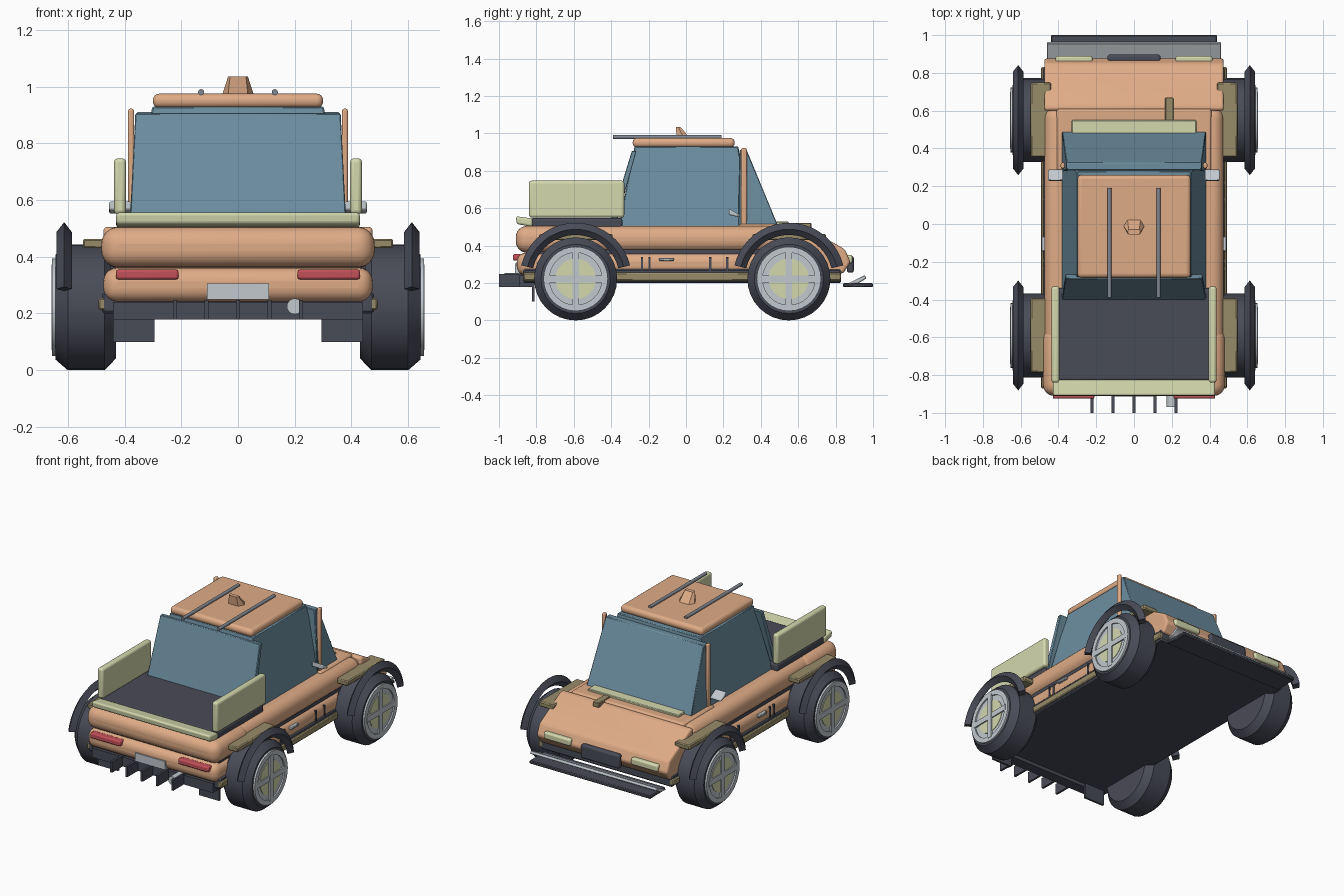
import bpy, bmesh, math

if "Cube" in bpy.data.objects:
    bpy.data.objects.remove(bpy.data.objects["Cube"])


def colour(name, rgb):
    m = bpy.data.materials.new(name)
    m.diffuse_color = (*rgb, 1)
    m.use_nodes = True
    m.node_tree.nodes["Principled BSDF"].inputs["Base Color"].default_value = m.diffuse_color
    return m


ORANGE = colour("orange paint", (0.74, 0.41, 0.24))
DARK = colour("dark rubber", (0.066, 0.07, 0.095))
GLASS = colour("blue glass", (0.15, 0.27, 0.35))
CREAM = colour("cream panel", (0.66, 0.69, 0.42))
OLIVE = colour("olive trim", (0.31, 0.26, 0.14))
SILVER = colour("silver", (0.54, 0.58, 0.62))
STEEL = colour("grey steel", (0.22, 0.24, 0.28))
RED = colour("red lamp", (0.55, 0.08, 0.10))


def finish(name, bm, mat, bevel=0, segs=3, smooth=True):
    bmesh.ops.recalc_face_normals(bm, faces=bm.faces)
    me = bpy.data.meshes.new(name)
    bm.to_mesh(me)
    bm.free()
    ob = bpy.data.objects.new(name, me)
    bpy.context.collection.objects.link(ob)
    me.materials.append(mat)
    if bevel:
        mod = ob.modifiers.new("bevel", 'BEVEL')
        mod.width, mod.segments = bevel, segs
        mod.limit_method = 'ANGLE'
        mod.angle_limit = math.radians(25)
    if smooth:
        bpy.ops.object.select_all(action='DESELECT')
        ob.select_set(True)
        bpy.context.view_layer.objects.active = ob
        bpy.ops.object.shade_smooth_by_angle(angle=math.radians(35))
    return ob


def skin(bm, rings, closed):
    """Join rings of points by quads, then either close the loop or cap it."""
    vs = [[bm.verts.new(p) for p in r] for r in rings]
    n, k = len(vs), len(vs[0])
    for i in range(n if closed else n - 1):
        a, b = vs[i], vs[(i + 1) % n]
        for j in range(k):
            bm.faces.new((a[j], a[(j + 1) % k], b[(j + 1) % k], b[j]))
    if not closed:
        bm.faces.new(vs[0])
        bm.faces.new(vs[-1])


def prism(name, x0, x1, prof, mat, bevel=0, segs=3, top_inset=0):
    """Extrude a (y, z) profile across x, optionally narrowing towards its top."""
    zs = [z for _, z in prof]
    f = lambda z: top_inset * (z - min(zs)) / (max(zs) - min(zs))
    bm = bmesh.new()
    skin(bm, [[(x0 + f(z), y, z) for y, z in prof],
              [(x1 - f(z), y, z) for y, z in prof]], False)
    return finish(name, bm, mat, bevel, segs)


def box(name, x, y, z, mat, bevel=0, segs=3):
    x = sorted(x)
    return prism(name, x[0], x[1], [(y[0], z[0]), (y[1], z[0]), (y[1], z[1]), (y[0], z[1])],
                 mat, bevel, segs)


def lathe(name, prof, cy, cz, mat, side=1, n=32, closed=False):
    """Turn an (x, radius) profile round an axle parallel to x."""
    bm = bmesh.new()
    skin(bm, [[(side * x, cy + r * math.cos(2 * math.pi * j / n),
                cz + r * math.sin(2 * math.pi * j / n)) for j in range(n)]
              for x, r in prof], closed)
    return finish(name, bm, mat)


def rod(name, x, y0, y1, z, r, mat, n=12):
    bm = bmesh.new()
    skin(bm, [[(x + r * math.cos(2 * math.pi * j / n), y,
                z + r * math.sin(2 * math.pi * j / n)) for j in range(n)]
              for y in (y0, y1)], False)
    return finish(name, bm, mat)


def arch(name, cy, cz, side):
    """Wheel arch with a diamond section swept over the tyre."""
    rings = []
    for i in range(21):
        a = math.radians(14 + 152 * i / 20)
        rings.append([(side * x, cy + r * math.cos(a), cz + r * math.sin(a))
                      for x, r in ((0.613, 0.30), (0.64, 0.265), (0.613, 0.235), (0.586, 0.265))])
    bm = bmesh.new()
    skin(bm, rings, False)
    return finish(name, bm, DARK)


# Chassis and body
box("floor_pan", (-0.48, 0.48), (-0.87, 0.83), (0.20, 0.275), DARK, 0.008, 1)
box("lower_body", (-0.475, 0.475), (-0.905, 0.85), (0.24, 0.362), ORANGE, 0.05, 5)
box("upper_body", (-0.475, 0.475), (-0.88, 0.62), (0.365, 0.505), ORANGE, 0.062, 6)
box("body_core", (-0.45, 0.45), (-0.84, 0.6), (0.30, 0.42), DARK)
box("rear_body", (-0.482, 0.482), (-0.91, -0.55), (0.362, 0.505), ORANGE, 0.06, 6)
prism("nose", -0.475, 0.475, [(0.60, 0.26), (0.84, 0.25), (0.88, 0.31), (0.85, 0.38),
                              (0.63, 0.505), (0.60, 0.505)], ORANGE, 0.025, 4)
box("hood_panel", (-0.41, 0.41), (0.28, 0.61), (0.45, 0.515), ORANGE, 0.015)
box("cowl", (-0.33, 0.33), (0.46, 0.55), (0.505, 0.528), CREAM, 0.004, 1)
box("hood_vent", (0.165, 0.21), (0.54, 0.67), (0.49, 0.521), OLIVE, 0.004, 1)

# Cab
bm = bmesh.new()
skin(bm, [[(-a, y0, z), (a, y0, z), (a, y1, z), (-a, y1, z)]
          for a, y0, y1, z in ((0.382, -0.36, 0.34, 0.50), (0.302, -0.275, 0.28, 0.93))], False)
finish("cab_glass", bm, GLASS, 0.005, 1)
prism("windshield", -0.382, 0.382, [(0.28, 0.51), (0.49, 0.51), (0.325, 0.91), (0.285, 0.91)],
      GLASS, 0.004, 1, 0.025)
prism("rear_window", -0.382, 0.382, [(-0.41, 0.51), (-0.375, 0.51), (-0.265, 0.905), (-0.29, 0.905)],
      GLASS, 0.003, 1, 0.02)
box("roof", (-0.30, 0.30), (-0.285, 0.26), (0.925, 0.975), ORANGE, 0.022, 4)
bm = bmesh.new()
skin(bm, [[(-a, y0, z), (-b, y1, z), (b, y1, z), (a, y0, z), (b, y2, z), (-b, y2, z)]
          for a, b, y0, y1, y2, z in ((0.056, 0.035, -0.01, -0.048, 0.025, 0.97),
                                      (0.035, 0.028, -0.042, -0.055, -0.03, 1.035))], False)
finish("roof_beacon", bm, ORANGE, smooth=False)

# Load bed
box("bed_floor", (-0.425, 0.425), (-0.83, -0.34), (0.48, 0.547), DARK, 0.012, 2)
prism("tail_spoiler", -0.43, 0.43, [(-0.905, 0.515), (-0.82, 0.50), (-0.82, 0.545), (-0.91, 0.557)],
      CREAM, 0.012, 3)

# Front bumper, grille and splitter
box("grille", (-0.14, 0.14), (0.86, 0.897), (0.255, 0.345), DARK, 0.012, 3)
box("splitter", (-0.44, 0.44), (0.84, 1.0), (0.178, 0.199), DARK, 0.005, 1)
prism("front_wing", -0.46, 0.46, [(0.86, 0.195), (0.92, 0.198), (0.965, 0.225), (0.955, 0.242)],
      SILVER, 0.003, 1)

# Rear plate, exhaust and diffuser
box("rear_plate", (-0.11, 0.11), (-0.914, -0.88), (0.25, 0.305), SILVER)
rod("exhaust", 0.20, -0.97, -0.85, 0.225, 0.028, SILVER, 16)
box("diffuser", (-0.44, 0.44), (-0.89, -0.82), (0.178, 0.24), DARK)
for i in range(5):
    x = -0.222 + 0.111 * i
    box("diffuser_fin", (x - 0.007, x + 0.007), (-1.0, -0.86), (0.178, 0.248), DARK)

# Mirrored parts
for s in (-1, 1):
    box("bed_side", (s * 0.395, s * 0.437), (-0.84, -0.33), (0.55, 0.747), CREAM, 0.014, 3)
    box("door_pillar", (s * 0.366, s * 0.388), (0.294, 0.325), (0.49, 0.922), ORANGE, 0.008, 2)
    box("roof_rail_foot", (s * 0.122, s * 0.138), (-0.2, -0.18), (0.965, 0.98), STEEL)
    rod("roof_rail", s * 0.13, -0.39, 0.19, 0.98, 0.011, STEEL)
    prism("mirror", min(s * 0.375, s * 0.455), max(s * 0.375, s * 0.455),
          [(0.228, 0.565), (0.29, 0.55), (0.285, 0.565), (0.23, 0.598)], SILVER, 0.008, 2)
    box("sill", (s * 0.46, s * 0.492), (-0.87, 0.83), (0.212, 0.255), OLIVE, 0.006, 1)
    box("headlight", (s * 0.22, s * 0.415), (0.85, 0.89), (0.305, 0.35), CREAM, 0.01, 2)
    box("tail_lamp", (s * 0.21, s * 0.43), (-0.925, -0.88), (0.32, 0.355), RED, 0.008, 2)
    box("mud_flap", (s * 0.295, s * 0.44), (-0.824, -0.81), (0.10, 0.22), DARK)
    # Door seams and handle
    for y in (-0.235, -0.195, 0.13, 0.22):
        box("door_seam", (s * 0.46, s * 0.479), (y - 0.006, y + 0.006), (0.25, 0.34), DARK)
    box("door_handle", (s * 0.465, s * 0.49), (-0.145, -0.065), (0.318, 0.334), SILVER, 0.004, 1)

    # Wheels and fenders
    for y in (-0.59, 0.55):
        z = 0.222
        box("fender_slab", (s * 0.44, s * 0.547), (y - 0.195, y + 0.198), (0.43, 0.463), OLIVE, 0.006, 1)
        arch("wheel_arch", y, z, s)
        lathe("tyre", [(0.43, 0.12), (0.43, 0.18), (0.47, 0.222), (0.60, 0.222),
                       (0.643, 0.185), (0.643, 0.12)], y, z, DARK, s)
        lathe("rim_ring", [(0.63, 0.172), (0.655, 0.172), (0.655, 0.14), (0.63, 0.14)],
              y, z, SILVER, s, closed=True)
        lathe("rim_dish", [(0.63, 0.142), (0.646, 0.142)], y, z, SILVER, s)
        lathe("hub_disc", [(0.63, 0.108), (0.649, 0.108)], y, z, CREAM, s)
        box("spoke_upright", (s * 0.63, s * 0.657), (y - 0.018, y + 0.018), (z - 0.15, z + 0.15), SILVER)
        box("spoke_level", (s * 0.63, s * 0.6565), (y - 0.15, y + 0.15), (z - 0.018, z + 0.018), SILVER)
